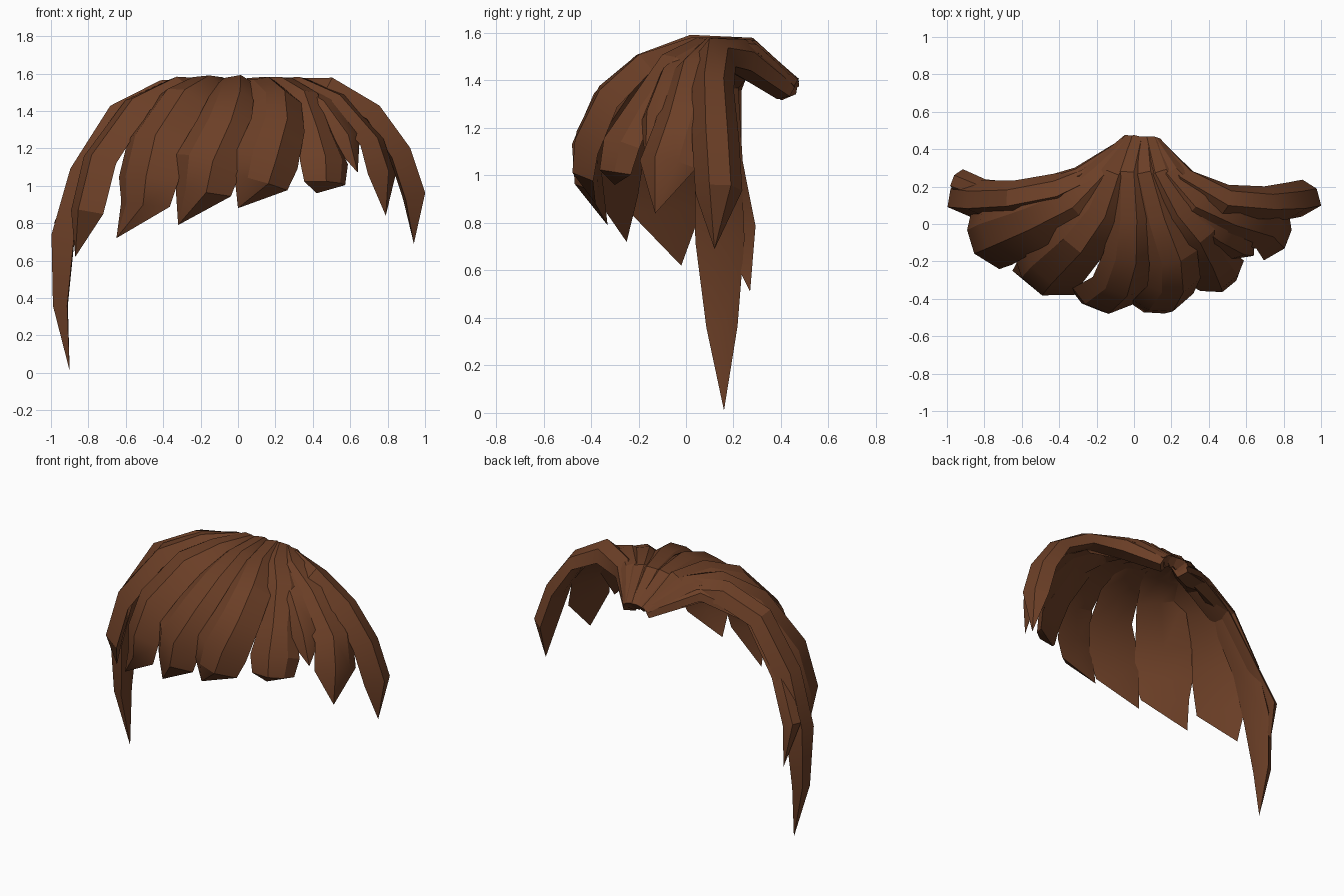
import bpy, bmesh
from mathutils import Vector

brown = bpy.data.materials.new("chestnut_brown")
brown.diffuse_color = (0.15, 0.05, 0.02, 1)


def lock(name, rings, tip, ridge=0.12, depth=0.28, back=0.5, flip=1):
    """Ridged strand: rings are (x, y, z, width), closing in a pointed tip.
    It faces away from a point on the head's middle plane at y = back."""
    bm = bmesh.new()
    pts = [Vector(r[:3]) for r in rings]
    loops = []
    for i, (p, r) in enumerate(zip(pts, rings)):
        ahead = pts[min(i + 1, len(pts) - 1)] - pts[max(i - 1, 0)]
        n = p - Vector((0, back, min(p.z, 0.95)))
        side = ahead.cross(n).normalized()
        n = side.cross(ahead).normalized()
        side *= flip
        w, h = r[3], r[3] * depth
        top = p + n * (0.012 if i > 1 else 0)
        base = top - n * h
        inner = 0.05 if i < 2 else h * 0.15   # thicker at the crown
        loops.append([bm.verts.new(v) for v in (
            base - side * w * 0.55,
            top - side * w * ridge,
            top - n * h * 0.25 + side * w * 0.3,
            base + side * w * 0.55,
            base - n * inner)])
    for a, b in zip(loops, loops[1:]):
        for k in range(5):
            j = (k + 1) % 5
            bm.faces.new((a[k], a[j], b[j], b[k]))
    end = bm.verts.new(tip)
    for k in range(5):
        bm.faces.new((loops[-1][k], loops[-1][(k + 1) % 5], end))
    bm.faces.new(loops[0])
    bmesh.ops.recalc_face_normals(bm, faces=bm.faces)
    me = bpy.data.meshes.new(name)
    bm.to_mesh(me)
    bm.free()
    me.materials.append(brown)
    ob = bpy.data.objects.new(name, me)
    bpy.context.collection.objects.link(ob)
    bpy.ops.object.select_all(action='DESELECT')
    ob.select_set(True)
    bpy.context.view_layer.objects.active = ob
    bpy.ops.object.shade_smooth_by_angle(angle=0.5)


# Long left sideburn and the shorter lock behind it
lock("left_sideburn", [
    (-0.01, 0.46, 1.41, 0.10), (-0.25, 0.26, 1.56, 0.16), (-0.42, 0.18, 1.55, 0.17),
    (-0.68, 0.13, 1.42, 0.17), (-0.89, 0.12, 1.09, 0.18), (-0.99, 0.13, 0.74, 0.19),
    (-0.98, 0.145, 0.36, 0.12)], (-0.9, 0.16, 0.01), ridge=0.2, depth=0.6, back=0.25)
lock("left_back_lock", [
    (-0.02, 0.46, 1.40, 0.09), (-0.30, 0.27, 1.54, 0.12), (-0.62, 0.16, 1.41, 0.12),
    (-0.84, 0.17, 1.08, 0.13), (-0.97, 0.22, 0.80, 0.14)], (-0.9, 0.27, 0.51),
    depth=0.45, back=0.1)

# Fringe, left to right
lock("left_temple_lock", [
    (0.0, 0.46, 1.41, 0.10), (-0.18, 0.27, 1.57, 0.16), (-0.34, 0.11, 1.57, 0.22),
    (-0.57, 0.0, 1.46, 0.27), (-0.79, -0.09, 1.16, 0.32), (-0.86, -0.12, 0.87, 0.31)],
    (-0.87, -0.02, 0.62), back=0.3)
lock("left_fringe_lock", [
    (0.01, 0.46, 1.41, 0.10), (-0.10, 0.27, 1.58, 0.17), (-0.18, 0.05, 1.58, 0.23),
    (-0.31, -0.13, 1.51, 0.28), (-0.47, -0.29, 1.27, 0.33), (-0.52, -0.35, 1.05, 0.34),
    (-0.53, -0.34, 0.90, 0.28)], (-0.65, -0.25, 0.72))
lock("centre_lock", [
    (0.03, 0.47, 1.41, 0.10), (-0.02, 0.28, 1.58, 0.16), (-0.01, 0.02, 1.58, 0.21),
    (-0.02, -0.20, 1.50, 0.26), (-0.07, -0.37, 1.35, 0.29), (-0.17, -0.46, 1.14, 0.33),
    (-0.20, -0.45, 0.97, 0.28)], (-0.32, -0.33, 0.79))
lock("right_middle_lock", [
    (0.06, 0.47, 1.41, 0.10), (0.07, 0.28, 1.58, 0.16), (0.14, 0.02, 1.57, 0.20),
    (0.22, -0.20, 1.50, 0.24), (0.23, -0.36, 1.36, 0.27), (0.17, -0.46, 1.16, 0.31),
    (0.13, -0.47, 1.02, 0.27)], (0.0, -0.38, 0.88))
lock("right_fringe_lock", [
    (0.08, 0.47, 1.41, 0.10), (0.13, 0.28, 1.58, 0.15), (0.25, 0.06, 1.57, 0.18),
    (0.37, -0.08, 1.50, 0.21), (0.44, -0.22, 1.30, 0.20), (0.49, -0.32, 1.15, 0.27),
    (0.49, -0.34, 1.02, 0.23)], (0.42, -0.30, 0.96), flip=-1)
lock("right_side_lock", [
    (0.09, 0.46, 1.41, 0.10), (0.19, 0.28, 1.57, 0.15), (0.34, 0.11, 1.57, 0.18),
    (0.55, 0.02, 1.48, 0.22), (0.75, -0.04, 1.25, 0.23), (0.81, -0.10, 1.07, 0.25)],
    (0.79, -0.13, 0.84), back=0.35, flip=-1)
lock("right_inner_lock", [
    (0.09, 0.46, 1.40, 0.09), (0.17, 0.25, 1.56, 0.13), (0.30, 0.05, 1.55, 0.16),
    (0.47, -0.07, 1.45, 0.20), (0.60, -0.14, 1.27, 0.20)], (0.64, -0.17, 1.07), flip=-1)

# Right sideburn
lock("right_sideburn", [
    (0.11, 0.46, 1.40, 0.10), (0.27, 0.27, 1.56, 0.16), (0.51, 0.13, 1.56, 0.17),
    (0.75, 0.11, 1.42, 0.16), (0.91, 0.12, 1.20, 0.18), (0.99, 0.135, 0.96, 0.18)],
    (0.94, 0.12, 0.69), ridge=0.2, depth=0.6, back=0.15, flip=-1)
